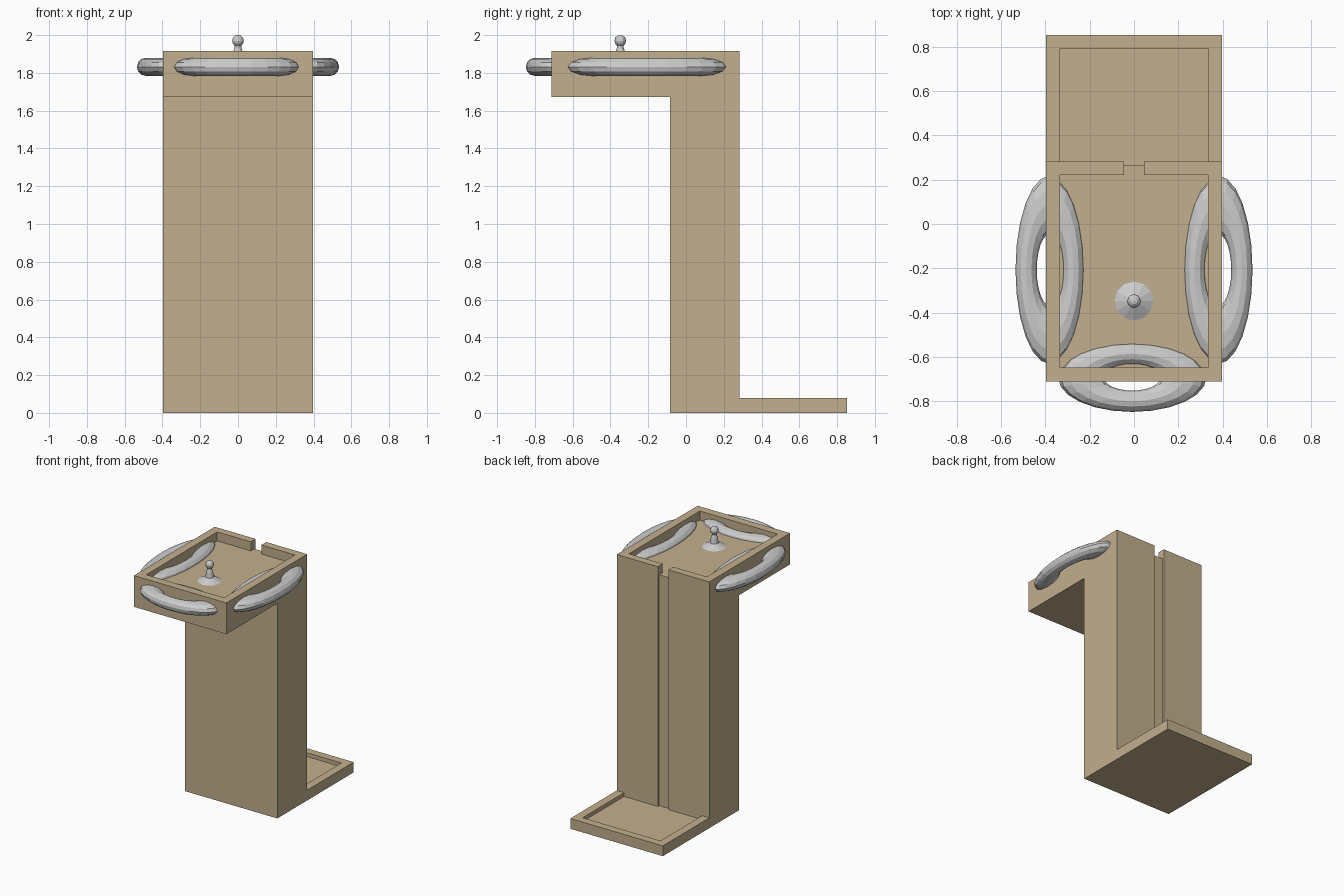
import bpy, bmesh
from math import sin, cos, pi

if "Cube" in bpy.data.objects:
    bpy.data.objects.remove(bpy.data.objects["Cube"])


def make_object(name, bm, mat=None):
    bmesh.ops.recalc_face_normals(bm, faces=bm.faces)
    me = bpy.data.meshes.new(name)
    bm.to_mesh(me)
    bm.free()
    ob = bpy.data.objects.new(name, me)
    bpy.context.collection.objects.link(ob)
    if mat:
        me.materials.append(mat)
    return ob


def box(name, x, y0, y1, z0, z1):
    bm = bmesh.new()
    bmesh.ops.create_cube(bm, size=1)
    for v in bm.verts:
        v.co = (2 * x * v.co.x,
                (y0 + y1) / 2 + (y1 - y0) * v.co.y,
                (z0 + z1) / 2 + (z1 - z0) * v.co.z)
    return make_object(name, bm)


def ring(name, center, half, tube=0.31, major=24, minor=12):
    """Torus stretched to the given half sizes."""
    bm = bmesh.new()
    rows = []
    for i in range(major):
        a = 2 * pi * i / major
        row = []
        for j in range(minor):
            b = 2 * pi * j / minor
            r = 1 - tube + tube * cos(b)
            row.append(bm.verts.new((center[0] + half[0] * r * cos(a),
                                     center[1] + half[1] * r * sin(a),
                                     center[2] + half[2] * sin(b))))
        rows.append(row)
    for i in range(major):
        p, q = rows[i], rows[(i + 1) % major]
        for j in range(minor):
            k = (j + 1) % minor
            bm.faces.new((p[j], q[j], q[k], p[k]))
    return make_object(name, bm)


tan = bpy.data.materials.new("tan")
tan.diffuse_color = (0.54, 0.43, 0.27, 1)
tan.use_nodes = True
tan.node_tree.nodes["Principled BSDF"].inputs["Base Color"].default_value = tan.diffuse_color

# Body: side profile (y, z) extruded across x
W = 0.398
FRONT, COL, BACK, END = -0.711, -0.085, 0.282, 0.853
profile = [(COL, 0), (END, 0), (END, 0.08), (BACK, 0.08), (BACK, 1.915),
           (FRONT, 1.915), (FRONT, 1.672), (COL, 1.672)]
bm = bmesh.new()
face = bm.faces.new([bm.verts.new((-W, y, z)) for y, z in profile])
ext = bmesh.ops.extrude_face_region(bm, geom=[face])
bmesh.ops.translate(bm, vec=(2 * W, 0, 0),
                    verts=[g for g in ext["geom"] if isinstance(g, bmesh.types.BMVert)])
body = make_object("fountain_body", bm, tan)

# Recesses: top basin, overflow notch, back groove, lower tray
FLOOR, TRAY = 1.845, 0.05
cutters = [
    box("basin_cutter", 0.335, -0.648, 0.222, FLOOR, 2.1),
    box("notch_cutter", 0.045, 0.15, 0.4, FLOOR, 2.1),
    box("tray_cutter", 0.335, BACK, 0.792, TRAY, 0.2),
    box("groove_cutter", 0.045, 0.265, 0.4, TRAY, 2.1),
]
bpy.context.view_layer.objects.active = body
for c in cutters:
    c.hide_render = True
    m = body.modifiers.new(c.name, 'BOOLEAN')
    m.operation = 'DIFFERENCE'
    m.solver = 'EXACT'
    m.object = c
    bpy.ops.object.modifier_apply(modifier=m.name)
for c in cutters:
    bpy.data.objects.remove(c)

# Push bars: stretched rings half sunk into the walls
for side, s in (("right", 1), ("left", -1)):
    ring(side + "_push_bar", (s * 0.38, -0.207, 1.832), (0.155, 0.425, 0.048))
ring("front_push_bar", (-0.008, -0.693, 1.832), (0.335, 0.155, 0.048))

# Spout: lathed profile (radius, z)
spout = [(0.092, FLOOR - 0.002), (0.03, 1.875), (0.024, 1.915), (0.018, 1.932),
         (0.018, 1.945), (0.027, 1.955), (0.031, 1.97), (0.027, 1.986),
         (0.015, 1.997), (0.002, 2.0)]
N = 12
bm = bmesh.new()
rows = [[bm.verts.new((r * cos(2 * pi * i / N), -0.348 + r * sin(2 * pi * i / N), z))
         for i in range(N)] for r, z in spout]
for p, q in zip(rows, rows[1:]):
    for i in range(N):
        k = (i + 1) % N
        bm.faces.new((p[i], p[k], q[k], q[i]))
bm.faces.new(rows[0])
bm.faces.new(rows[-1])
make_object("spout", bm)
